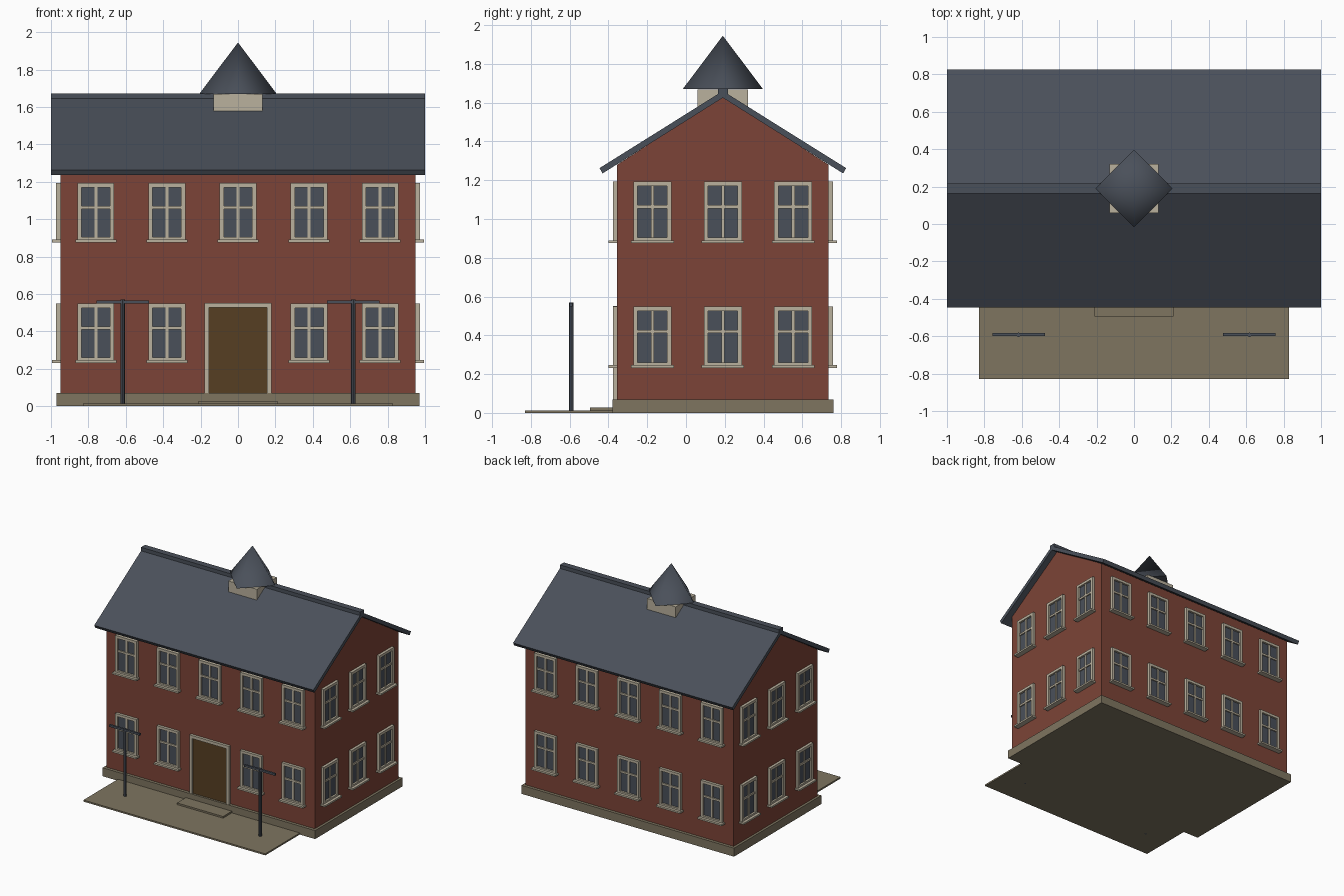
import bpy, bmesh, math
from mathutils import Matrix, Vector

cube = bpy.data.objects.get("Cube")
if cube:
    bpy.data.objects.remove(cube, do_unlink=True)


def material(name, rgb):
    m = bpy.data.materials.new(name)
    lin = [((c / 255 + 0.055) / 1.055) ** 2.4 for c in rgb] + [1]
    m.use_nodes = True
    m.diffuse_color = lin
    m.node_tree.nodes["Principled BSDF"].inputs["Base Color"].default_value = lin
    return m


BRICK = material("red brick", (124, 68, 55))
STONE = material("tan stone", (126, 117, 96))
TRIM = material("cream trim", (186, 177, 157))
SLATE = material("slate", (74, 80, 90))
DOOR = material("brown door", (86, 63, 34))

CY = 0.19            # building centre in y
HX, HY = 0.95, 0.545  # wall half sizes


def finish(name, bm, mats):
    bmesh.ops.recalc_face_normals(bm, faces=bm.faces)
    mesh = bpy.data.meshes.new(name)
    bm.to_mesh(mesh)
    bm.free()
    for m in mats:
        mesh.materials.append(m)
    ob = bpy.data.objects.new(name, mesh)
    bpy.context.collection.objects.link(ob)
    return ob


def add_box(bm, x, y, z, index=0):
    """Box from (low, high) ranges."""
    size = [b - a for a, b in (x, y, z)]
    mid = [(a + b) / 2 for a, b in (x, y, z)]
    mat = Matrix.Translation(mid) @ Matrix.Diagonal((*size, 1))
    verts = bmesh.ops.create_cube(bm, size=1, matrix=mat)["verts"]
    for f in {f for v in verts for f in v.link_faces}:
        f.material_index = index


def box(name, x, y, z, mat):
    bm = bmesh.new()
    add_box(bm, x, y, z)
    return finish(name, bm, [mat])


def prism(name, profile, half, mat):
    """Extrude a (y, z) profile along x."""
    bm = bmesh.new()
    face = bm.faces.new([bm.verts.new((-half, y, z)) for y, z in profile])
    new = bmesh.ops.extrude_face_region(bm, geom=[face])["geom"]
    bmesh.ops.translate(bm, vec=(2 * half, 0, 0),
                        verts=[v for v in new if isinstance(v, bmesh.types.BMVert)])
    return finish(name, bm, [mat])


# Ground slabs and plinth
box("plinth", (-0.97, 0.97), (-0.38, 0.76), (0, 0.07), STONE)
box("terrace", (-0.83, 0.83), (-0.83, -0.37), (0, 0.013), STONE)
box("door_step", (-0.21, 0.21), (-0.495, -0.37), (0.005, 0.027), STONE)

# Gabled brick walls
prism("walls", [(CY - HY, 0.07), (CY + HY, 0.07), (CY + HY, 1.28),
                (CY, 1.63), (CY - HY, 1.28)], HX, BRICK)

# Roof slopes and ridge cap
for name, s in (("front_roof", -1), ("back_roof", 1)):
    prism(name, [(CY, 1.66), (CY + s * 0.636, 1.262), (CY + s * 0.62, 1.235),
                 (CY, 1.625)], 1.0, SLATE)
box("ridge_cap", (-1, 1), (CY - 0.026, CY + 0.026), (1.64, 1.673), SLATE)

# Cupola with a four sided spire
box("cupola_base", (-0.13, 0.13), (CY - 0.13, CY + 0.13), (1.55, 1.668), TRIM)
bm = bmesh.new()
bmesh.ops.create_cone(bm, cap_ends=True, segments=4, radius1=0.207, radius2=0,
                      depth=0.275, matrix=Matrix.Translation((0, CY, 1.807)))
spire = finish("cupola_spire", bm, [SLATE])
for p in spire.data.polygons:
    p.use_smooth = len(p.vertices) == 3


# Sash window: origin at the centre of the opening, outside towards -y
def window_mesh():
    bm = bmesh.new()
    w, h, t = 0.098, 0.155, 0.022
    add_box(bm, (-w + t, w - t), (-0.006, 0.01), (-h + t, h - t), 1)
    for s in (-1, 1):
        add_box(bm, sorted((s * w, s * (w - t))), (-0.022, 0.01), (-h, h))
        add_box(bm, (-w + t, w - t), (-0.022, 0.01), sorted((s * h, s * (h - t))))
    add_box(bm, (-0.008, 0.008), (-0.014, 0.01), (-h + t, h - t))
    add_box(bm, (-w + t, w - t), (-0.016, 0.01), (0.018, 0.034))
    add_box(bm, (-0.11, 0.11), (-0.044, 0.01), (-h - 0.006, -h + 0.008))
    return finish("window", bm, [TRIM, SLATE])


pattern = window_mesh()
mesh = pattern.data
bpy.data.objects.remove(pattern)
walls = (("front", 0, HY, 5, 0.38), ("left", 90, HX, 3, 0.363),
         ("back", 180, HY, 5, 0.38), ("right", 270, HX, 3, 0.363))
for side, angle, reach, count, gap in walls:
    turn = Matrix.Translation((0, CY, 0)) @ Matrix.Rotation(math.radians(angle), 4, "Z")
    for floor, z in (("lower", 0.393), ("upper", 1.037)):
        for i in range(count):
            x = (i - (count - 1) / 2) * gap
            if side == "front" and floor == "lower" and i == 2:
                continue  # the door goes here
            ob = bpy.data.objects.new(f"{side}_{floor}_window_{i + 1}", mesh)
            ob.matrix_world = turn @ Matrix.Translation((x, -reach, z))
            bpy.context.collection.objects.link(ob)

# Front door and its frame
FY = CY - HY
box("door", (-0.157, 0.157), (FY - 0.008, FY + 0.01), (0.07, 0.53), DOOR)
bm = bmesh.new()
for s in (-1, 1):
    add_box(bm, sorted((s * 0.155, s * 0.18)), (FY - 0.022, FY + 0.01), (0.07, 0.527))
add_box(bm, (-0.18, 0.18), (FY - 0.022, FY + 0.01), (0.527, 0.552))
finish("door_frame", bm, [TRIM])

# Posts with crossbars on the terrace
for name, x in (("right", -0.617), ("left", 0.617)):
    bm = bmesh.new()
    bmesh.ops.create_cone(bm, cap_ends=True, segments=8, radius1=0.012, radius2=0.012,
                          depth=0.57, matrix=Matrix.Translation((x, -0.592, 0.285)))
    add_box(bm, (x - 0.14, x + 0.14), (-0.6, -0.584), (0.549, 0.566))
    finish(f"{name}_post", bm, [SLATE])
